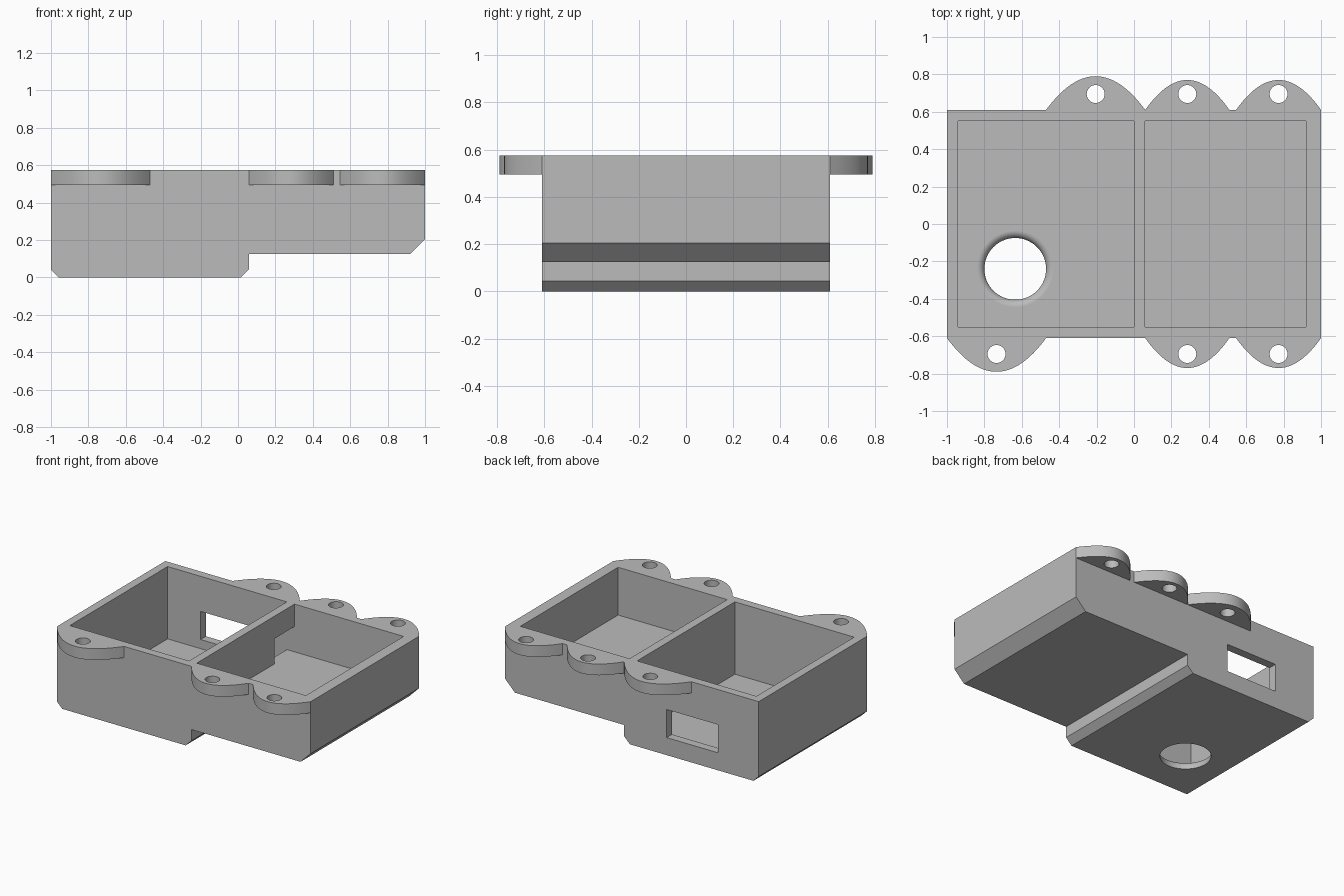
import bpy, bmesh, math

cube = bpy.data.objects.get("Cube")
if cube:
    bpy.data.objects.remove(cube, do_unlink=True)

TOP, HALF_Y, EAR_Z = 0.575, 0.61, 0.495

grey = bpy.data.materials.new("plain grey")
grey.use_nodes = True
COLOUR = (0.5, 0.5, 0.5, 1)
grey.diffuse_color = COLOUR
grey.node_tree.nodes["Principled BSDF"].inputs["Base Color"].default_value = COLOUR


def prism(name, points, offset):
    """Extrude a closed outline of 3D points along an offset."""
    bm = bmesh.new()
    face = bm.faces.new([bm.verts.new(p) for p in points])
    ext = bmesh.ops.extrude_face_region(bm, geom=[face])
    moved = [v for v in ext["geom"] if isinstance(v, bmesh.types.BMVert)]
    bmesh.ops.translate(bm, verts=moved, vec=offset)
    bmesh.ops.recalc_face_normals(bm, faces=bm.faces)
    mesh = bpy.data.meshes.new(name)
    bm.to_mesh(mesh)
    bm.free()
    mesh.materials.append(grey)
    obj = bpy.data.objects.new(name, mesh)
    bpy.context.collection.objects.link(obj)
    return obj


def box(name, x0, x1, y0, y1, z0, z1):
    outline = [(x0, y0, z0), (x1, y0, z0), (x1, y1, z0), (x0, y1, z0)]
    return prism(name, outline, (0, 0, z1 - z0))


def revolve(name, x, y, profile, sides):
    """Closed solid of revolution from (radius, height) rings."""
    bm = bmesh.new()
    rings = []
    for r, z in profile:
        angles = [2 * math.pi * i / sides for i in range(sides)]
        rings.append([bm.verts.new((x + r * math.cos(a), y + r * math.sin(a), z)) for a in angles])
    for low, high in zip(rings, rings[1:]):
        for i in range(sides):
            j = (i + 1) % sides
            bm.faces.new((low[i], low[j], high[j], high[i]))
    bm.faces.new(rings[0])
    bm.faces.new(rings[-1])
    bmesh.ops.recalc_face_normals(bm, faces=bm.faces)
    mesh = bpy.data.meshes.new(name)
    bm.to_mesh(mesh)
    bm.free()
    mesh.materials.append(grey)
    obj = bpy.data.objects.new(name, mesh)
    bpy.context.collection.objects.link(obj)
    return obj


def combine(target, tool, operation):
    """Apply a boolean and discard the tool."""
    mod = target.modifiers.new(operation, 'BOOLEAN')
    mod.operation, mod.object, mod.solver = operation, tool, 'EXACT'
    bpy.context.view_layer.objects.active = target
    bpy.ops.object.modifier_apply(modifier=mod.name)
    bpy.data.objects.remove(tool, do_unlink=True)


# Stepped body with chamfered lower edges
outline = [(-1, 0.042), (-0.958, 0), (0.015, 0), (0.06, 0.045), (0.06, 0.125),
           (0.92, 0.125), (1, 0.205), (1, TOP), (-1, TOP)]
case = prism("twin_compartment_case", [(x, -HALF_Y, z) for x, z in outline], (0, 2 * HALF_Y, 0))


# Rounded mounting ears: centre, half width, length, side
EARS = [(-0.735, 0.265, 0.18, -1), (-0.205, 0.265, 0.18, 1)]
for side in (-1, 1):
    EARS += [(0.285, 0.225, 0.16, side), (0.773, 0.227, 0.16, side)]
STEPS = 32
for cx, half, length, side in EARS:
    pts = []
    for i in range(STEPS + 1):
        t = 2 * i / STEPS - 1
        pts.append((cx + half * t, side * (HALF_Y + length * (1 - t * t)), EAR_Z))
    for t in (0.9, -0.9):
        pts.append((cx + half * t, side * (HALF_Y - 0.03), EAR_Z))
    combine(case, prism("ear", pts, (0, 0, TOP - EAR_Z)), 'UNION')

# Screw holes
for cx, half, length, side in EARS:
    hole = revolve("screw_hole", cx, side * 0.695, [(0.048, 0.4), (0.048, 0.7)], 32)
    combine(case, hole, 'DIFFERENCE')

# Two open compartments, the passage between them and the rear window
for cut in ((-0.94, 0, -0.55, 0.55, 0.06, 0.8),
            (0.06, 0.92, -0.55, 0.55, 0.235, 0.8),
            (-0.03, 0.09, 0.325, 0.55, 0.235, 0.415),
            (-0.68, -0.275, 0.5, 0.7, 0.125, 0.325)):
    combine(case, box("cutter", *cut), 'DIFFERENCE')

# Floor opening with a rounded inner lip
lip = [(0.165, -0.1), (0.165, 0.02)]
for i in range(1, 7):
    a = math.pi / 2 * i / 6
    lip.append((0.165 + 0.04 * (1 - math.cos(a)), 0.02 + 0.04 * math.sin(a)))
lip.append((0.205, 0.1))
combine(case, revolve("floor_hole", -0.635, -0.24, lip, 64), 'DIFFERENCE')

# Smooth curves, crisp corners
bpy.ops.object.select_all(action='DESELECT')
case.select_set(True)
bpy.context.view_layer.objects.active = case
bpy.ops.object.shade_smooth_by_angle(angle=math.radians(25))
weighted = case.modifiers.new("even_normals", 'WEIGHTED_NORMAL')
weighted.keep_sharp = True
